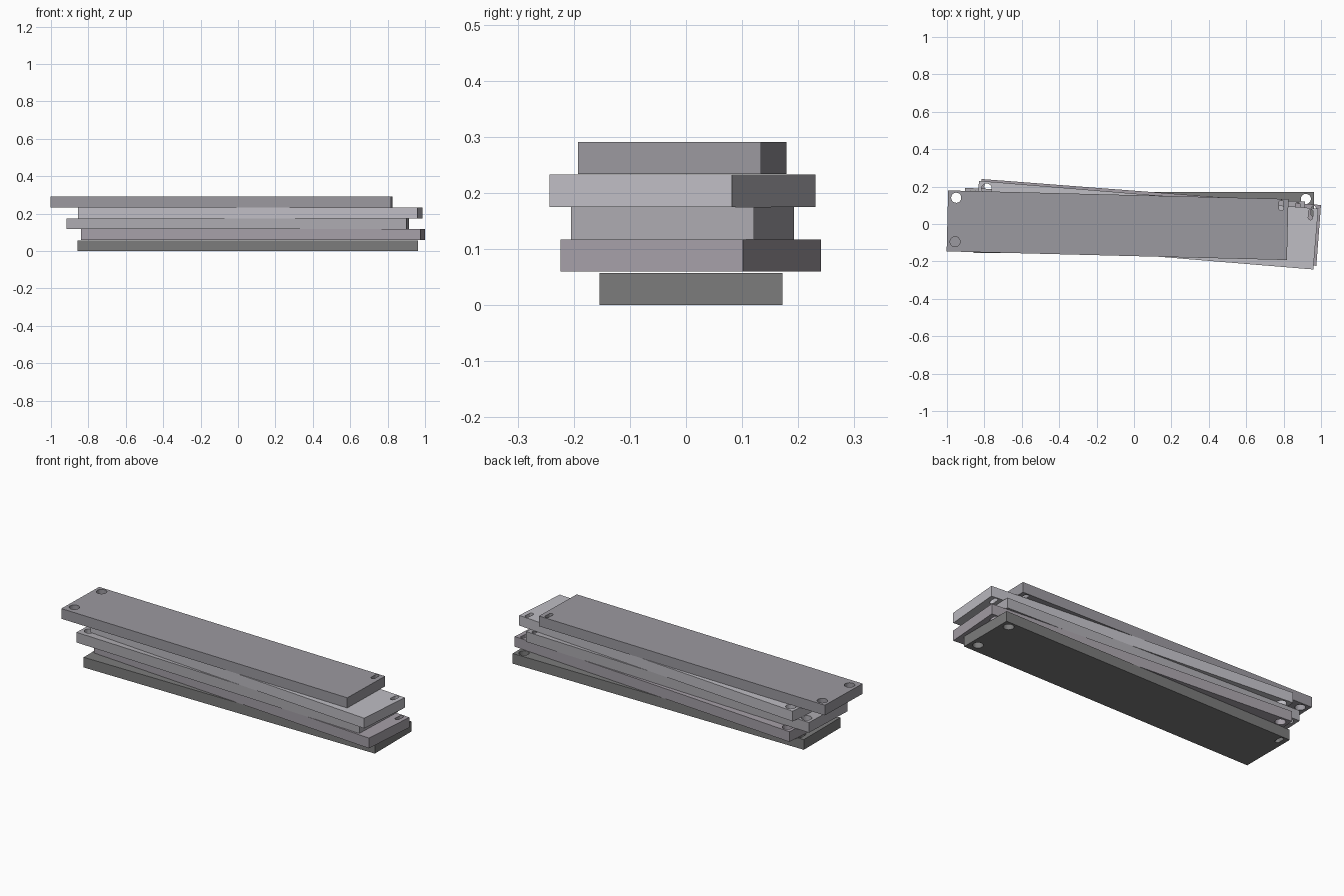
import bpy, bmesh
from math import radians, cos, sin, pi
from mathutils import Matrix

if "Cube" in bpy.data.objects:
    bpy.data.objects.remove(bpy.data.objects["Cube"])

L, W, T = 1.82, 0.326, 0.0575


def prism(name, outline, z0, z1):
    """Extrude a closed outline into a solid object."""
    bm = bmesh.new()
    face = bm.faces.new([bm.verts.new((x, y, z0)) for x, y in outline])
    ext = bmesh.ops.extrude_face_region(bm, geom=[face])
    top = [v for v in ext["geom"] if isinstance(v, bmesh.types.BMVert)]
    bmesh.ops.translate(bm, verts=top, vec=(0, 0, z1 - z0))
    bmesh.ops.recalc_face_normals(bm, faces=bm.faces)
    mesh = bpy.data.meshes.new(name)
    bm.to_mesh(mesh)
    bm.free()
    ob = bpy.data.objects.new(name, mesh)
    bpy.context.collection.objects.link(ob)
    return ob


def slot(x, y, r, half=0.0, n=24):
    """Round hole outline, stretched along y into a slot by half."""
    pts = []
    for i in range(n):
        a = 2 * pi * (i + 0.5) / n
        pts.append((x + r * cos(a), y + r * sin(a) + (half if a < pi else -half)))
    return pts


def cut(ob, outline, z0, z1):
    cutter = prism("hole_cutter", outline, z0, z1)
    cutter.hide_render = True
    mod = ob.modifiers.new("hole", "BOOLEAN")
    mod.operation, mod.solver, mod.object = "DIFFERENCE", "EXACT", cutter
    bpy.context.view_layer.objects.active = ob
    bpy.ops.object.modifier_apply(modifier=mod.name)
    bpy.data.objects.remove(cutter)


def plank(name, x, y, z, angle, flipped, color):
    h = T / 2
    ob = prism(name, [(-L/2, -W/2), (L/2, -W/2), (L/2, W/2), (-L/2, W/2)], -h, h)
    cut(ob, slot(-0.866, 0.125, 0.027), -0.1, 0.1)          # through bolt hole
    cut(ob, slot(-0.866, -0.11, 0.027), -h + 0.012, 0.1)    # blind bolt hole
    cut(ob, slot(0.872, 0.128, 0.012, 0.016), -0.1, 0.1)    # hanging slot
    turn = Matrix.Rotation(radians(angle), 4, "Z")
    if flipped:
        turn = turn @ Matrix.Rotation(pi, 4, "Y")
    ob.data.transform(turn)
    ob.location = (x, y, z + h)
    mat = bpy.data.materials.new(name + "_paint")
    mat.diffuse_color = (*color, 1)
    mat.use_nodes = True
    mat.node_tree.nodes["Principled BSDF"].inputs["Base Color"].default_value = mat.diffuse_color
    ob.data.materials.append(mat)


# Loose stack of planks, bottom to top
plank("plank_bottom", 0.053, 0.009, 0.0, 0, True, (0.20, 0.20, 0.20))
plank("plank_second", 0.080, 0.0085, 0.0595, -4.38, False, (0.38, 0.35, 0.39))
plank("plank_third", -0.001, -0.006, 0.117, -2.27, False, (0.42, 0.41, 0.44))
plank("plank_fourth", 0.065, -0.006, 0.175, -4.70, False, (0.52, 0.51, 0.55))
plank("plank_top", -0.088, -0.0065, 0.2335, -1.45, False, (0.33, 0.32, 0.35))
